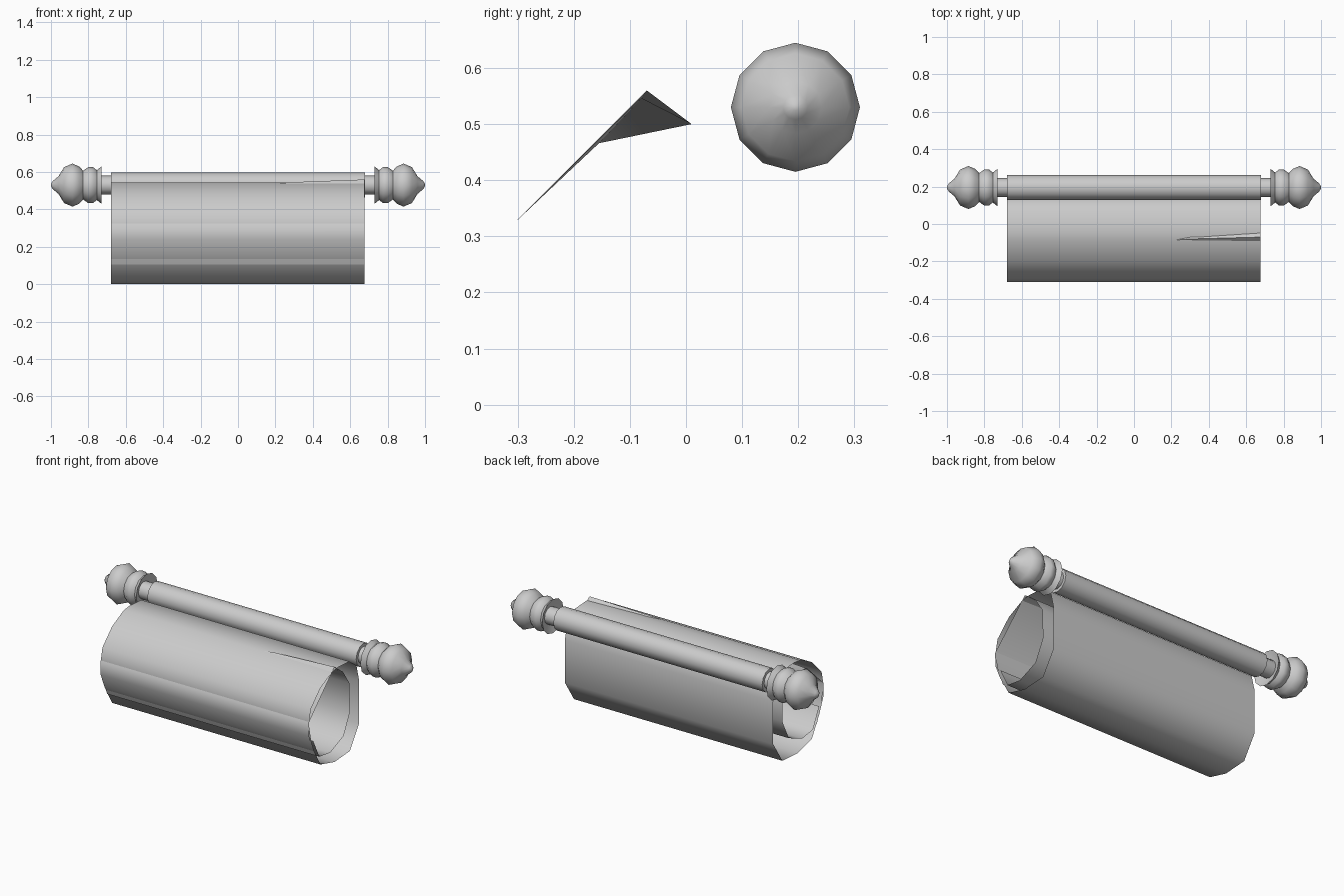
import bpy, bmesh, math

cube = bpy.data.objects.get("Cube")
if cube:
    bpy.data.objects.remove(cube, do_unlink=True)

ROD_Y, ROD_Z, SIDES = 0.195, 0.53, 12

grey = bpy.data.materials.new("plain_grey")
grey.use_nodes = True
grey.diffuse_color = (0.6, 0.6, 0.6, 1)
grey.node_tree.nodes["Principled BSDF"].inputs["Base Color"].default_value = (0.6, 0.6, 0.6, 1)


def finish(name, bm, angle):
    mesh = bpy.data.meshes.new(name)
    bm.to_mesh(mesh)
    bm.free()
    mesh.materials.append(grey)
    obj = bpy.data.objects.new(name, mesh)
    bpy.context.collection.objects.link(obj)
    bpy.ops.object.select_all(action='DESELECT')
    obj.select_set(True)
    bpy.context.view_layer.objects.active = obj
    bpy.ops.object.shade_smooth_by_angle(angle=math.radians(angle))
    return obj


def lathe(name, profile, side=1):
    """Turn (x, radius) pairs around the rod axis and cap both ends."""
    bm = bmesh.new()
    rings = []
    for x, r in profile:
        turns = [2 * math.pi * i / SIDES for i in range(SIDES)]
        rings.append([bm.verts.new((side * x, ROD_Y + r * math.sin(t), ROD_Z + r * math.cos(t)))
                      for t in turns])
    for a, b in zip(rings, rings[1:]):
        for i in range(SIDES):
            j = (i + 1) % SIDES
            bm.faces.new((a[i], a[j], b[j], b[i]))
    bm.faces.new(rings[0])
    bm.faces.new(rings[-1])
    bmesh.ops.recalc_face_normals(bm, faces=bm.faces)
    return finish(name, bm, 75)


def sheet(name, sections):
    """Span (x, path) sections, each path of (y, z) points, with a thin surface."""
    bm = bmesh.new()
    rows = [[bm.verts.new((x, *p)) for p in path] for x, path in sections]
    for a, b in zip(rows, rows[1:]):
        for i in range(len(a) - 1):
            # triangles keep the twisted strips well defined
            bm.faces.new((a[i], b[i], b[i + 1]))
            bm.faces.new((a[i], b[i + 1], a[i + 1]))
    return finish(name, bm, 65)


# Rod
lathe("rod", [(-0.68, 0.0675), (0.68, 0.0675)])

# Turned knobs with a recessed inner face and a narrow neck, one at each end
KNOB = [(0.75, 0.05), (0.73, 0.1), (0.755, 0.08), (0.775, 0.096), (0.80, 0.097),
        (0.828, 0.077), (0.85, 0.1), (0.885, 0.115), (0.93, 0.096),
        (0.96, 0.047), (0.99, 0.022), (1.0, 0.006)]
for label, side in (("left", 1), ("right", -1)):
    lathe(label + "_neck", [(0.67, 0.05), (0.755, 0.05)], side)
    lathe(label + "_knob", KNOB, side)

# Rolled sheet: a loose spiral whose layers cross at the front
OUTER_TURN = [(-0.246, 0.105), (-0.285, 0.2), (-0.308, 0.31), (-0.29, 0.395),
              (-0.2, 0.485), (-0.09, 0.539), (-0.035, 0.545), (0.07, 0.538),
              (0.135, 0.49), (0.16, 0.39), (0.16, 0.14), (0.075, 0.01),
              (-0.07, 0.0), (-0.2, 0.035), (-0.27, 0.155), (-0.306, 0.24), (-0.31, 0.32)]
INNER_TURN = [(0.01, 0.5), (0.07, 0.41), (0.075, 0.24), (0.015, 0.12),
              (-0.11, 0.07), (-0.21, 0.085), (-0.268, 0.2)]
# The second layer rises through the top towards one end
CREST = [(-0.68, (-0.155, 0.466)), (0.3, (-0.08, 0.546)), (0.677, (-0.07, 0.56))]
sheet("rolled_sheet", [(x, OUTER_TURN + [top] + INNER_TURN) for x, top in CREST])
